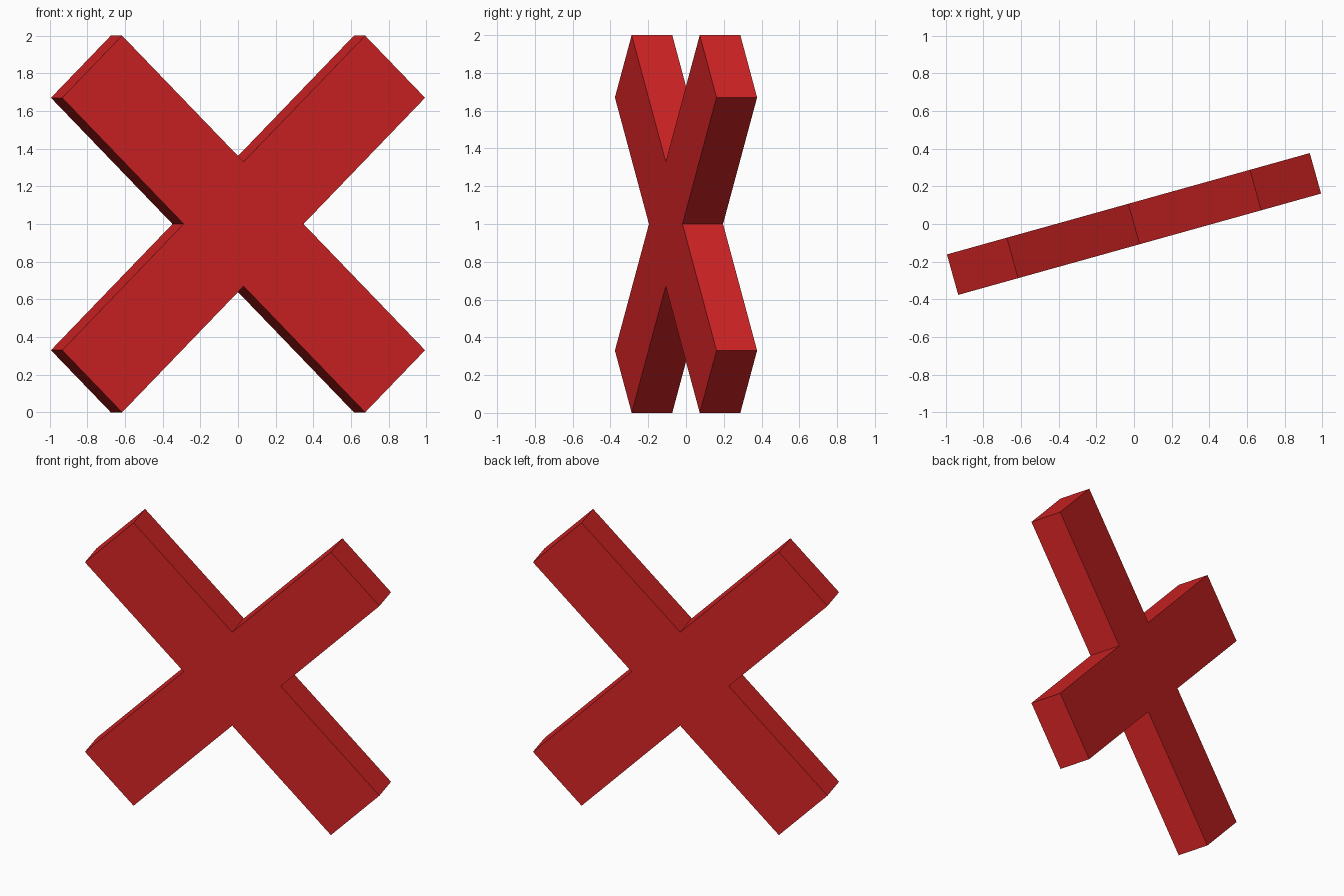
import bpy
import bmesh
import math
from mathutils import Matrix

cube = bpy.data.objects.get("Cube")
if cube:
    bpy.data.objects.remove(cube, do_unlink=True)

NOTCH = 0.33       # distance from the centre to each inner corner
THICKNESS = 0.223
TURN = math.radians(15.6)

# Red paint
red = bpy.data.materials.new("red")
red.use_nodes = True
colour = (0.65, 0.017, 0.018, 1.0)
red.diffuse_color = colour
red.node_tree.nodes["Principled BSDF"].inputs["Base Color"].default_value = colour

# Outline: one inner corner and one arm end, repeated at quarter turns
quarter = [(NOTCH, 0), (1, 1 - NOTCH), (1 - NOTCH, 1)]
outline = []
for _ in range(4):
    outline += quarter
    quarter = [(-z, x) for x, z in quarter]

# Solid diagonal cross, extruded front to back and turned about the vertical
bm = bmesh.new()
front = bm.faces.new([bm.verts.new((x, -THICKNESS / 2, z + 1)) for x, z in outline])
extruded = bmesh.ops.extrude_face_region(bm, geom=[front], use_keep_orig=True)
back_verts = [v for v in extruded["geom"] if isinstance(v, bmesh.types.BMVert)]
bmesh.ops.translate(bm, verts=back_verts, vec=(0, THICKNESS, 0))
bmesh.ops.recalc_face_normals(bm, faces=bm.faces)
bmesh.ops.transform(bm, matrix=Matrix.Rotation(TURN, 4, "Z"), verts=bm.verts)

mesh = bpy.data.meshes.new("diagonal_cross")
bm.to_mesh(mesh)
bm.free()
mesh.materials.append(red)
cross = bpy.data.objects.new("diagonal_cross", mesh)
bpy.context.collection.objects.link(cross)
